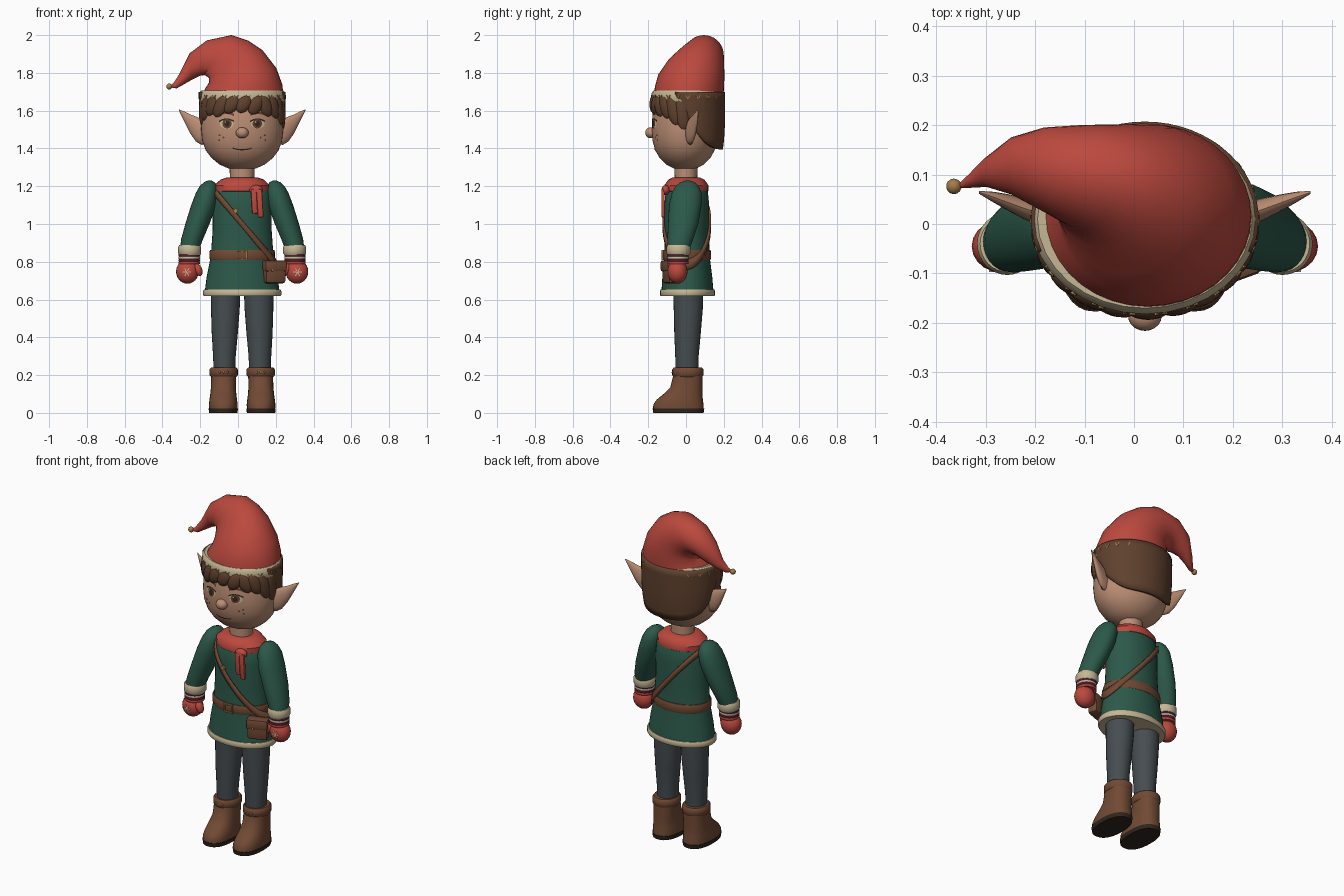
import bpy, bmesh
from math import sin, cos, pi, radians, atan2
from mathutils import Vector, Matrix

cube = bpy.data.objects.get("Cube")
if cube:
    bpy.data.objects.remove(cube, do_unlink=True)

X0 = 0.022  # the body's middle line
made = []


def material(name, r, g, b):
    m = bpy.data.materials.new(name)
    m.use_nodes = True
    m.diffuse_color = (r, g, b, 1)
    m.node_tree.nodes["Principled BSDF"].inputs["Base Color"].default_value = (r, g, b, 1)
    return m


RED = material("red wool", 0.50, 0.066, 0.048)
GREEN = material("green cloth", 0.025, 0.10, 0.067)
TRIM = material("cream trim", 0.56, 0.47, 0.30)
SKIN = material("skin", 0.50, 0.27, 0.175)
HAIR = material("brown hair", 0.115, 0.053, 0.027)
GREY = material("grey trousers", 0.061, 0.074, 0.082)
LEATHER = material("brown leather", 0.165, 0.068, 0.034)
DARK = material("dark brown", 0.03, 0.018, 0.012)
MAROON = material("maroon stripe", 0.10, 0.012, 0.035)
GOLD = material("old gold", 0.36, 0.20, 0.065)


def finish(name, bm, mat, flat=False, solid=0):
    """Turn a bmesh into a shaded object on the body's middle line."""
    bmesh.ops.recalc_face_normals(bm, faces=bm.faces)
    if flat and sum(f.normal.y for f in bm.faces) > 0:
        bmesh.ops.reverse_faces(bm, faces=bm.faces)
    bmesh.ops.translate(bm, verts=bm.verts, vec=(X0, 0, 0))
    me = bpy.data.meshes.new(name)
    bm.to_mesh(me)
    bm.free()
    me.materials.append(mat)
    ob = bpy.data.objects.new(name, me)
    bpy.context.collection.objects.link(ob)
    if solid:
        mod = ob.modifiers.new("thickness", 'SOLIDIFY')
        mod.thickness = solid
        mod.offset = 0
    made.append(ob)
    return ob


def grid(name, rows, mat, closed=True, caps=True, flat=False, solid=0):
    """Skin rows of points; closed rows make a tube."""
    bm = bmesh.new()
    vs = [[bm.verts.new(p) for p in row] for row in rows]
    n = len(rows[0])
    for a, b in zip(vs, vs[1:]):
        for i in range(n if closed else n - 1):
            j = (i + 1) % n
            bm.faces.new((a[i], a[j], b[j], b[i]))
    if closed and caps:
        bm.faces.new(vs[0])
        bm.faces.new(vs[-1])
    return finish(name, bm, mat, flat, solid)


def spow(v, e):
    return abs(v) ** e * (1 if v >= 0 else -1)


def loft(name, rings, mat, seg=32, e=1.0):
    """Stack horizontal ellipses given as (z, cx, cy, rx, ry)."""
    ts = [2 * pi * i / seg for i in range(seg)]
    return grid(name, [[(cx + rx * spow(cos(t), e), cy + ry * spow(sin(t), e), z) for t in ts]
                       for z, cx, cy, rx, ry in rings], mat)


def band(name, z0, z1, cx, cy, rx, ry, mat, bulge=0.006):
    h = z1 - z0
    loft(name, [(z0, cx, cy, rx - bulge, ry - bulge), (z0 + h * .2, cx, cy, rx, ry),
                (z1 - h * .2, cx, cy, rx, ry), (z1, cx, cy, rx - bulge, ry - bulge)], mat)


def ball(name, loc, size, mat, rot=(0, 0, 0), seg=20):
    bm = bmesh.new()
    bmesh.ops.create_uvsphere(bm, u_segments=seg, v_segments=seg // 2 + 2, radius=1)
    spin = Matrix.Rotation(rot[2], 4, 'Z') @ Matrix.Rotation(rot[1], 4, 'Y') @ Matrix.Rotation(rot[0], 4, 'X')
    bm.transform(Matrix.Translation(loc) @ spin @ Matrix.Diagonal((*size, 1)))
    finish(name, bm, mat)


def box(name, loc, size, mat, ry=0, rz=0, bevel=0):
    bm = bmesh.new()
    bmesh.ops.create_cube(bm, size=1, matrix=Matrix.Diagonal((*size, 1)))
    if bevel:
        bmesh.ops.bevel(bm, geom=bm.edges[:], offset=bevel, segments=2, affect='EDGES', profile=0.5)
    bm.transform(Matrix.Translation(loc) @ Matrix.Rotation(rz, 4, 'Z') @ Matrix.Rotation(ry, 4, 'Y'))
    finish(name, bm, mat)


def radii(rings, z):
    """Centre and radii (cy, rx, ry) of a loft at height z."""
    for a, b in zip(rings, rings[1:]):
        if a[0] <= z <= b[0]:
            f = (z - a[0]) / (b[0] - a[0])
            return [a[k] + f * (b[k] - a[k]) for k in (2, 3, 4)]
    return rings[-1][2:]


# Tunic, hem, belt
torso = [(.625, 0, .008, .2, .139), (.72, 0, .007, .188, .132), (.83, 0, .005, .166, .12),
         (.97, 0, .004, .156, .117), (1.1, 0, .004, .156, .119), (1.17, 0, .004, .15, .112),
         (1.21, 0, .004, .125, .092), (1.23, 0, .004, .07, .065)]
loft("tunic", torso, GREEN, 40)
band("tunic_hem", .618, .652, 0, .008, .207, .146, TRIM, .004)
band("belt", .81, .862, 0, .005, .174, .128, LEATHER, .004)
for sx in (-1, 1):
    box("buckle_side", (sx * .025, -.124, .836), (.007, .01, .05), GOLD)
    box("buckle_bar", (0, -.125, .836 + sx * .022), (.05, .01, .007), GOLD)

# Shoulder strap wrapped round the tunic in a sloping plane
rows = []
for dz in (-.021, .021):
    row = []
    for i in range(48):
        t, z = 2 * pi * i / 48, 1
        for _ in range(8):
            cy, rx, ry = radii(torso, z)
            z = 1.0 - 1.22 * (rx * cos(t)) + dz
        row.append(((rx + .006) * cos(t), cy + (ry + .006) * sin(t), z))
    rows.append(row)
grid("shoulder_strap", rows, LEATHER, caps=False, solid=.01)
box("strap_buckle", (-.035, -.125, 1.07), (.022, .012, .022), GOLD, ry=.9)

# Belt bag
box("bag", (.17, -.082, .745), (.115, .06, .118), LEATHER, rz=.35, bevel=.015)
box("bag_flap", (.171, -.087, .778), (.122, .064, .06), LEATHER, rz=.35, bevel=.012)
ball("bag_clasp", (.16, -.12, .757), (.008, .006, .008), GOLD, seg=10)

# Neck and scarf
loft("neck", [(1.18, 0, 0, .068, .062), (1.25, 0, 0, .065, .06), (1.34, 0, 0, .068, .062)], SKIN, 24)
loft("scarf", [(1.165, 0, .002, .125, .1), (1.175, 0, .002, .145, .116), (1.205, 0, .002, .146, .117),
               (1.235, 0, .002, .115, .095), (1.245, 0, .002, .085, .075)], RED)
ball("scarf_knot", (.075, -.108, 1.18), (.036, .022, .026), RED)
for dx, length in ((-.016, .13), (.014, .15)):
    box("scarf_end", (.08 + dx, -.122, 1.185 - length / 2), (.03, .018, length), RED, ry=-.06, bevel=.006)

# Limbs, made once per side
for s, side in ((1, "left"), (-1, "right")):
    arm = [(.86, .28, -.04, .05, .056), (.92, .265, -.03, .058, .068), (1.0, .237, -.015, .064, .08),
           (1.1, .203, -.004, .067, .086), (1.165, .186, .004, .059, .079), (1.2, .178, .006, .047, .062),
           (1.22, .174, .008, .03, .04), (1.23, .172, .008, .01, .014)]
    loft(side + "_sleeve", [(z, s * x, y, a, b) for z, x, y, a, b in arm], GREEN, 28)
    band(side + "_sleeve_trim", .835, .888, s * .278, -.04, .061, .063, TRIM)
    for k, m in enumerate((RED, MAROON, TRIM, MAROON)):
        band(side + "_wrist_stripe", .787 + k * .013, .802 + k * .013, s * .28, -.042, .056, .056, m, .002)
    ball(side + "_mitten", (s * .29, -.045, .748), (.06, .053, .064), RED)
    ball(side + "_thumb", (s * .232, -.062, .757), (.021, .024, .035), RED, rot=(0, s * .35, 0), seg=14)
    for k in range(3):
        box(side + "_snowflake_bar", (s * .293, -.094, .745), (.045, .007, .005), TRIM, ry=k * pi / 3)

    leg = [(.2, .094, .005, .056, .06), (.3, .094, .005, .06, .062), (.42, .092, .008, .069, .07),
           (.55, .089, .012, .076, .077), (.68, .087, .012, .079, .08)]
    loft(side + "_trouser_leg", [(z, s * x, y, a, b) for z, x, y, a, b in leg], GREY, 28)
    boot = [(.02, .1, -.04, .075, .134), (.045, .1, -.04, .076, .133), (.07, .1, -.033, .073, .122),
            (.1, .1, -.016, .069, .103), (.135, .099, .002, .066, .085), (.2, .098, .01, .066, .077)]
    loft(side + "_boot", [(z, s * x, y, a, b) for z, x, y, a, b in boot], LEATHER, 32, .85)
    loft(side + "_sole", [(0, s * .1, -.04, .075, .133), (.024, s * .1, -.04, .078, .137)], DARK, 32, .85)
    band(side + "_boot_cuff", .19, .24, s * .098, .01, .075, .083, LEATHER, .008)
    for k in (-1, 0, 1):
        ball(side + "_cuff_stud", (s * .098 + k * .02, -.071 + abs(k) * .002, .215), (.006, .005, .006), GOLD, seg=8)

    # Pointed ear: leaf sections running outwards
    rows = [[(s * x, y + d * cos(t), z + h * sin(t)) for t in [2 * pi * i / 16 for i in range(16)]]
            for x, y, z, h, d in ((.17, .015, 1.475, .05, .024), (.215, .022, 1.487, .068, .025),
                                  (.245, .032, 1.503, .066, .022), (.275, .043, 1.53, .05, .017),
                                  (.305, .054, 1.567, .028, .011), (.335, .064, 1.604, .003, .003))]
    grid(side + "_ear", rows, SKIN)

# Head
head = [(1.288, 0, -.005, .03, .03), (1.295, 0, -.005, .075, .062), (1.315, 0, -.005, .12, .1),
        (1.35, 0, -.005, .163, .135), (1.39, 0, -.006, .193, .157), (1.44, 0, -.007, .211, .17),
        (1.5, 0, -.007, .217, .175), (1.57, 0, -.005, .214, .173), (1.65, 0, 0, .2, .163), (1.7, 0, 0, .17, .14)]
loft("head", head, SKIN, 48)
ball("nose", (0, -.186, 1.483), (.034, .03, .029), SKIN)


def on_face(x, z, lift=.004):
    cy, rx, ry = radii(head, z)
    return (x, cy - ry * (1 - (x / rx) ** 2) ** .5 - lift, z)


def spot(name, x, z, w, h, mat, lift=.004):
    ts = [2 * pi * i / 20 for i in range(20)]
    grid(name, [[on_face(x + w * f * cos(t), z + h * f * sin(t), lift) for t in ts]
                for f in (1, .6, .2)], mat, caps=True, flat=True)


def stroke(name, pts, w, mat):
    grid(name, [[on_face(x, z + d) for x, z in pts] for d in (-w, w)], mat, closed=False, flat=True)


# Face details
stroke("mouth", [(x / 100, 1.393 + (x / 100) ** 2 * 3.5) for x in range(-5, 6)], .003, DARK)
for s in (-1, 1):
    spot("eye_white", s * .082, 1.53, .036, .025, TRIM, .003)
    spot("iris", s * .08, 1.531, .025, .025, HAIR, .005)
    spot("pupil", s * .08, 1.531, .014, .016, DARK, .007)
    spot("eye_glint", s * .08 - .008, 1.54, .004, .004, TRIM, .0085)
    stroke("eyelash", [(s * (.082 + .04 * k / 4), 1.555 - .012 * (k / 4) ** 2) for k in range(-4, 5)], .004, DARK)
    stroke("eyebrow", [(s * (.085 + .042 * k / 4), 1.588 - .011 * (k / 4) ** 2) for k in range(-4, 5)], .006, HAIR)
    for dx, dz in ((0, 0), (.022, .012), (.024, -.014)):
        spot("freckle", s * (.098 + dx), 1.458 + dz, .005, .005, HAIR)

# Hair: a shell round the back, then separate locks under the hat
rows = []
for k in range(9):
    row = []
    for i in range(37):
        t = radians(-20 + 220 * i / 36)
        low = 1.395 + .16 * (1 - sin(t)) ** 2
        z = low + (1.70 - low) * k / 8
        tuck = .012 * (1 - k / 8) ** 4
        row.append(((.219 - tuck) * cos(t), .01 + (.186 - tuck) * sin(t), z))
    rows.append(row)
grid("back_hair", rows, HAIR, closed=False, solid=.022)
for deg, low, lean in ((-82, 1.525, .1), (-66, 1.55, .25), (-50, 1.575, .4), (-33, 1.565, .5), (-16, 1.585, .6),
                       (2, 1.59, .6), (20, 1.58, .5), (36, 1.57, -.4), (52, 1.56, -.35), (68, 1.525, -.25), (84, 1.5, -.1)):
    a = radians(deg)
    half = (1.68 - low) / 2
    ball("hair_lock", (.21 * sin(a), -.003 - .17 * cos(a), low + half), (.038, .021, half + .006), HAIR,
         rot=(0, lean, atan2(sin(a) * .17, cos(a) * .21)), seg=14)

# Hat: cross-sections from the brim over the top and down to the tip
sections = [(-.2, 1.66, .24, 1.66, -.172, .196), (-.175, 1.715, .236, 1.735, -.165, .202),
            (-.153, 1.75, .203, 1.825, -.148, .203), (-.155, 1.775, .13, 1.92, -.1, .202),
            (-.17, 1.785, .055, 1.97, -.05, .201), (-.18, 1.788, -.035, 2.0, -.01, .2), (-.2, 1.785, -.165, 1.972, .025, .195),
            (-.242, 1.765, -.255, 1.905, .06, .175), (-.285, 1.74, -.31, 1.795, .075, .135),
            (-.325, 1.718, -.34, 1.748, .073, .1), (-.352, 1.722, -.355, 1.734, .072, .082)]
rows = []
for ax, az, bx, bz, y0, y1 in sections:
    c = Vector(((ax + bx) / 2 - X0, (y0 + y1) / 2, (az + bz) / 2))
    u = Vector(((bx - ax) / 2, 0, (bz - az) / 2))
    v = Vector((0, (y1 - y0) / 2, 0))
    rows.append([c + u * cos(2 * pi * i / 36) + v * sin(2 * pi * i / 36) for i in range(36)])
grid("hat", rows, RED)
ball("hat_bell", (-.364 - X0, .076, 1.728), (.016, .016, .016), GOLD, seg=14)
band("hat_brim", 1.635, 1.708, 0, .01, .229, .192, TRIM, .012)
for i in range(22):
    t = 2 * pi * i / 22
    spin = atan2(.192 * cos(t), .229 * sin(t))
    for k in (-1, 1):
        box("brim_mark", (.229 * cos(t) + k * .006 * sin(t), .01 + .192 * sin(t) - k * .006 * cos(t), 1.673),
            (.005, .006, .02), GOLD, ry=-k * .5, rz=atan2(sin(t) / .192, cos(t) / .229) + pi / 2)

# Smooth shading with crisp edges
bpy.ops.object.select_all(action='DESELECT')
for ob in made:
    ob.select_set(True)
bpy.context.view_layer.objects.active = made[0]
bpy.ops.object.shade_smooth_by_angle(angle=radians(40))
